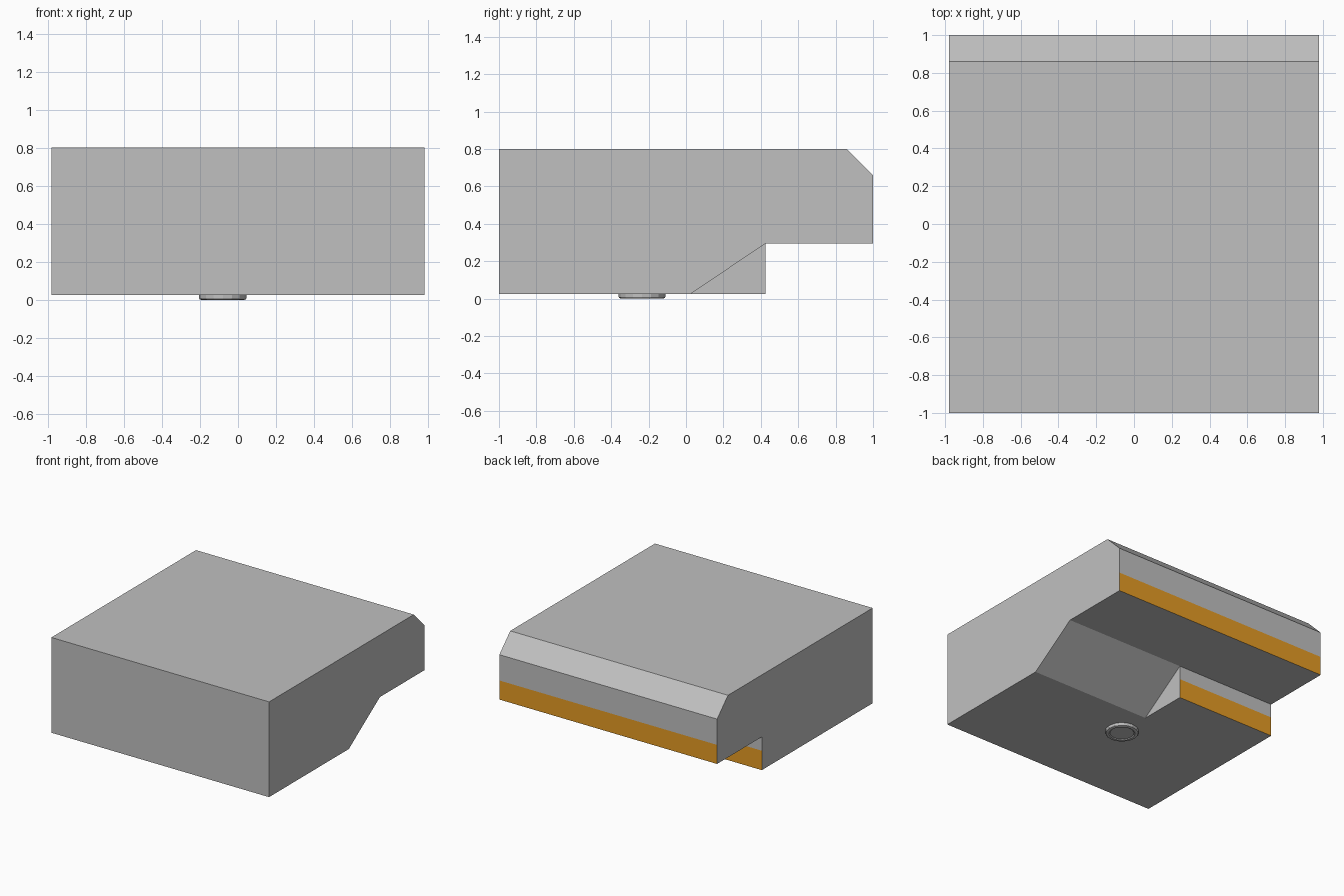
import bpy, bmesh, math

if "Cube" in bpy.data.objects:
    bpy.data.objects.remove(bpy.data.objects["Cube"])


def material(name, rgb):
    m = bpy.data.materials.new(name)
    m.diffuse_color = (*rgb, 1.0)
    m.use_nodes = True
    m.node_tree.nodes["Principled BSDF"].inputs["Base Color"].default_value = m.diffuse_color
    return m


grey = material("light grey", (0.53, 0.53, 0.53))
orange = material("amber orange", (0.79, 0.335, 0.018))


def finish(bm, name, mats):
    bmesh.ops.remove_doubles(bm, verts=bm.verts, dist=1e-5)
    bmesh.ops.recalc_face_normals(bm, faces=bm.faces)
    mesh = bpy.data.meshes.new(name)
    bm.to_mesh(mesh)
    bm.free()
    for m in mats:
        mesh.materials.append(m)
    obj = bpy.data.objects.new(name, mesh)
    bpy.context.collection.objects.link(obj)
    return obj


def add_face(bm, points):
    return bm.faces.new([bm.verts.new(p) for p in points])


def extrude_profile(bm, profile, x0, x1, skip=()):
    """Side walls of a (y, z) profile between two x positions."""
    for i, a in enumerate(profile):
        if i in skip:
            continue
        b = profile[(i + 1) % len(profile)]
        add_face(bm, [(x0, *a), (x0, *b), (x1, *b), (x1, *a)])


def cap(bm, profile, x):
    add_face(bm, [(x, *p) for p in profile])


# Main block: chamfered back, undercut with a ramp on the right
LEFT, SPLIT, RIGHT = -0.98, -0.09, 0.98
block = [(-1, 0.025), (0.025, 0.025), (0.425, 0.295), (1, 0.295),
         (1, 0.45), (1, 0.66), (0.86, 0.8), (-1, 0.8)]
bm = bmesh.new()
extrude_profile(bm, block, LEFT, SPLIT, skip=(1,))
extrude_profile(bm, block, SPLIT, RIGHT)
cap(bm, block, LEFT)
cap(bm, block, RIGHT)

# Square step filling the ramp on the left half
step = [(0.025, 0.025), (0.425, 0.025), (0.425, 0.183), (0.425, 0.295)]
extrude_profile(bm, step, LEFT, SPLIT, skip=(3,))
cap(bm, step, LEFT)
cap(bm, step, SPLIT)

# Orange bands: lower parts of the two walls facing back
bmesh.ops.remove_doubles(bm, verts=bm.verts, dist=1e-5)
bmesh.ops.recalc_face_normals(bm, faces=bm.faces)
for f in bm.faces:
    c = f.calc_center_median()
    if f.normal.y > 0.9:
        f.material_index = int(c.z < 0.15 or 0.3 < c.z < 0.45)
finish(bm, "main_block", [grey, orange])

# Round foot under the block: rounded rim around a shallow recess
SIDES = 16
foot = [(0.125, 0.026), (0.125, 0.010), (0.121, 0.003), (0.112, 0.0),
        (0.098, 0.0), (0.090, 0.006)]
bm = bmesh.new()
rings = []
for r, z in foot:
    rings.append([bm.verts.new((-0.08 + r * math.cos(2 * math.pi * k / SIDES),
                                -0.235 + r * math.sin(2 * math.pi * k / SIDES), z))
                  for k in range(SIDES)])
for lower, upper in zip(rings, rings[1:]):
    for k in range(SIDES):
        n = (k + 1) % SIDES
        bm.faces.new([lower[k], lower[n], upper[n], upper[k]])
bm.faces.new(rings[0])
bm.faces.new(rings[-1])
finish(bm, "round_foot", [grey])
